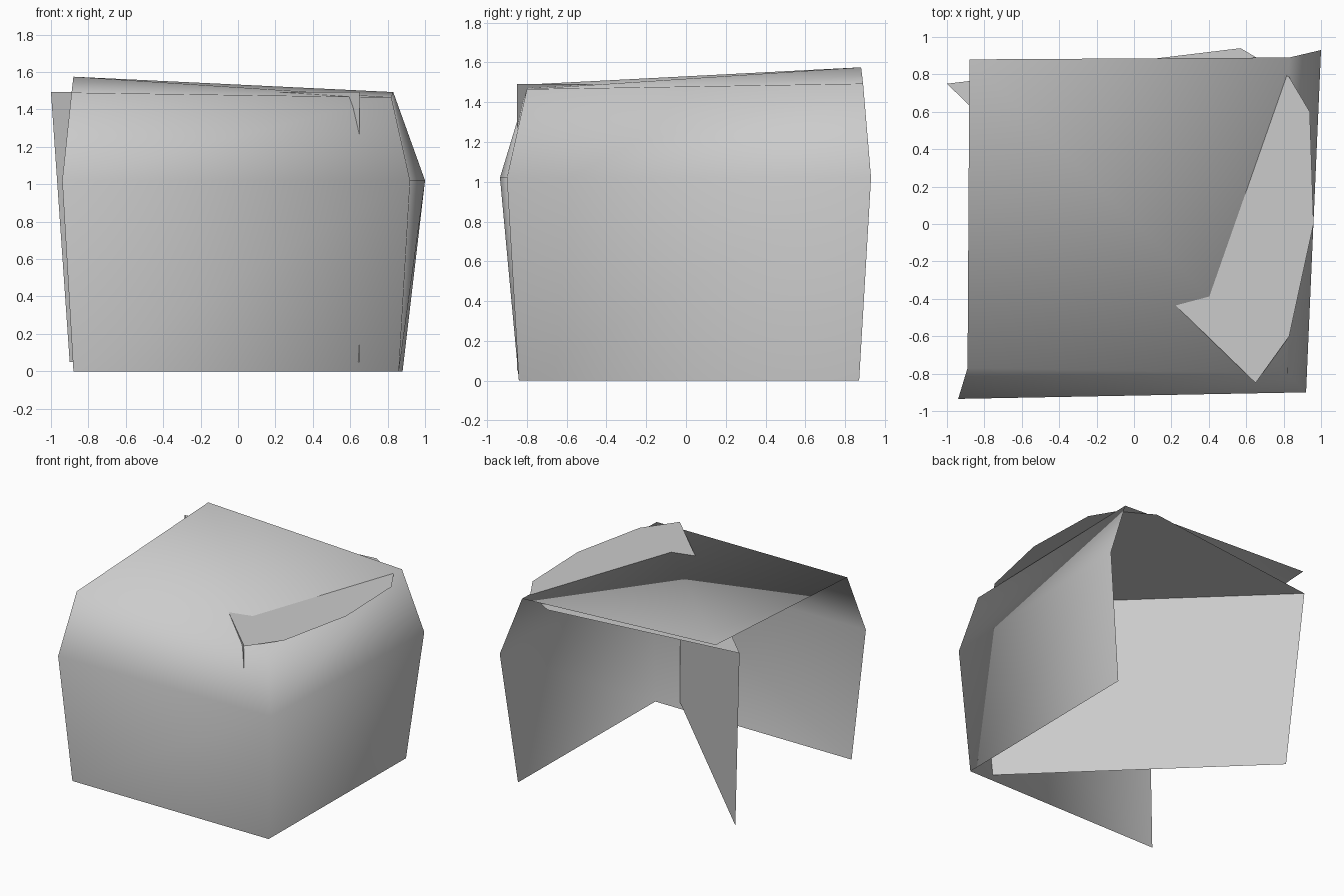
import bpy

if "Cube" in bpy.data.objects:
    bpy.data.objects.remove(bpy.data.objects["Cube"])


def make(name, verts, faces, smooth):
    mesh = bpy.data.meshes.new(name)
    mesh.from_pydata(verts, [], faces)
    for p in mesh.polygons:
        p.use_smooth = smooth
    mesh.update()
    obj = bpy.data.objects.new(name, mesh)
    bpy.context.collection.objects.link(obj)
    return obj


# Outer shell: three rows (bottom, middle, top) along left-front, corner, right-back
rows = [
    [(-0.88, -0.84, 0.0), (0.86, -0.84, 0.0), (0.88, 0.87, 0.0)],
    [(-0.94, -0.935, 1.02), (0.92, -0.90, 1.02), (1.0, 0.93, 1.02)],
    [(-0.89, -0.77, 1.49), (0.82, -0.80, 1.465), (0.83, 0.89, 1.493)],
]
verts = [p for row in rows for p in row] + [(-0.88, 0.88, 1.575)]
faces = [(r * 3 + c, r * 3 + c + 1, r * 3 + c + 4, r * 3 + c + 3)
         for r in range(2) for c in range(2)]
# Roof, folded along the corner diagonal
faces += [(6, 7, 9), (7, 8, 9)]
make("outer_shell", verts, faces, True)

# Flat inner roof with a rounded far side, crossing the shell
z = 1.492
outline = [(-1.0, 0.75), (0.65, -0.85), (0.83, -0.60), (0.96, 0.0),
           (0.94, 0.60), (0.83, 0.785), (0.57, 0.94)]
make("inner_roof", [(x, y, z) for x, y in outline],
     [tuple(range(len(outline)))], False)

# Diagonal panel hanging from the straight edge of the inner roof
make("diagonal_panel",
     [(0.65, -0.85, 0.05), (-0.90, 0.66, 0.05), (-1.0, 0.75, z), (0.65, -0.85, z)],
     [(0, 1, 2, 3)], False)
